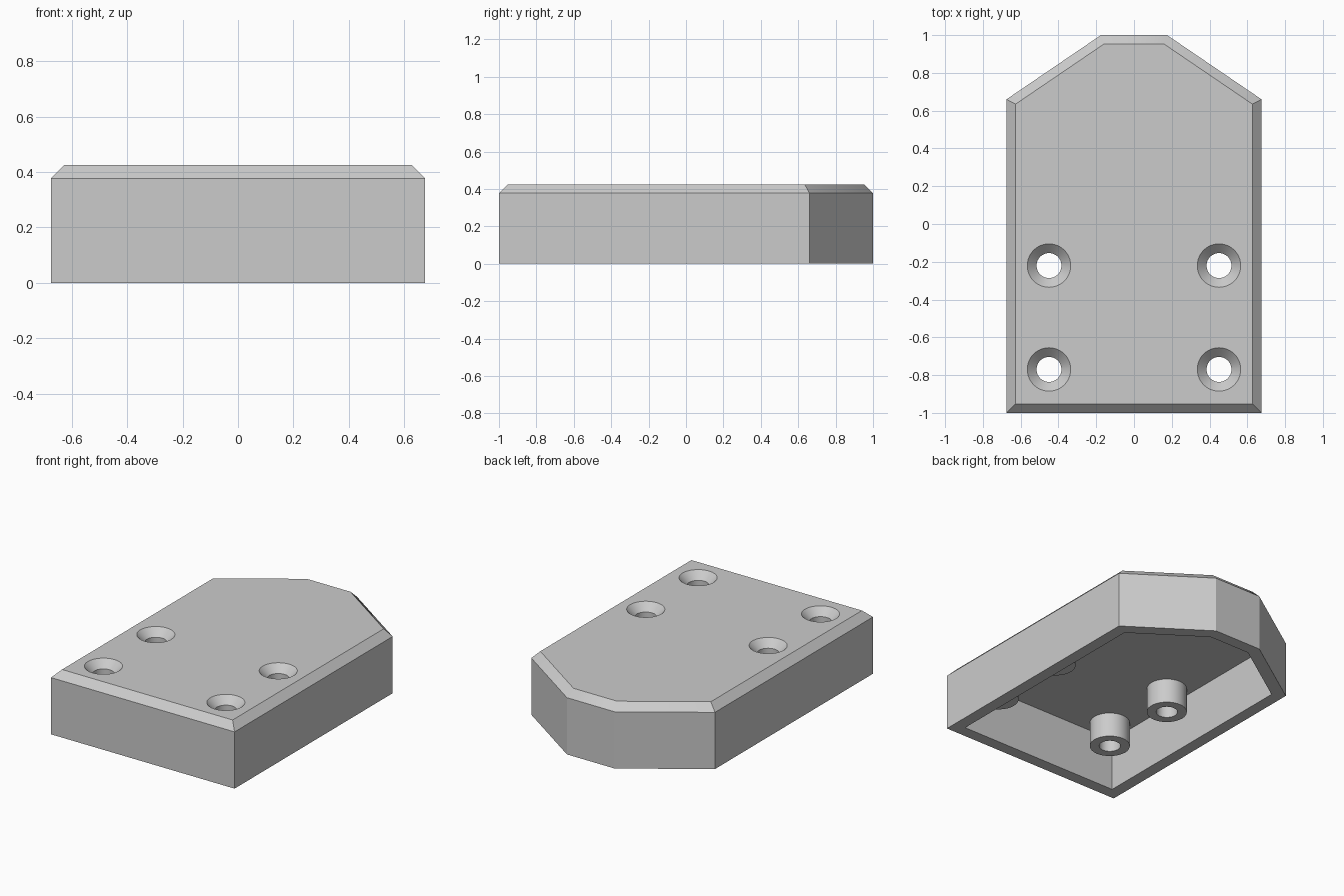
import bpy, bmesh, math
from mathutils import Vector

cube = bpy.data.objects.get("Cube")
if cube:
    bpy.data.objects.remove(cube, do_unlink=True)

HEIGHT, CHAMFER = 0.425, 0.048
WALL, CEILING, BOSS_BOTTOM = 0.08, 0.355, 0.19
SIDES = 48
half = [(0.675, -1.0), (0.675, 0.66), (0.175, 1.0)]
OUTLINE = [Vector(p) for p in half] + [Vector((-x, y)) for x, y in reversed(half)]

grey = bpy.data.materials.new("Plain grey")
grey.use_nodes = True
grey.diffuse_color = (0.6, 0.6, 0.6, 1)
shader = grey.node_tree.nodes["Principled BSDF"]
shader.inputs["Base Color"].default_value = (0.6, 0.6, 0.6, 1)
shader.inputs["Roughness"].default_value = 0.6


def outline_ring(inset, z):
    """Body outline, moved inward by an even distance."""
    ring = []
    for i, p in enumerate(OUTLINE):
        a = (p - OUTLINE[i - 1]).normalized()
        b = (OUTLINE[(i + 1) % len(OUTLINE)] - p).normalized()
        na, nb = Vector((-a.y, a.x)), Vector((-b.y, b.x))
        q = p + (na + nb) * inset / (1 + na.dot(nb))
        ring.append((q.x, q.y, z))
    return ring


def circle_ring(centre, radius, z):
    turns = [2 * math.pi * i / SIDES for i in range(SIDES)]
    return [(centre[0] + radius * math.cos(t), centre[1] + radius * math.sin(t), z) for t in turns]


def loft(name, rings):
    """Closed solid through a stack of rings."""
    bm = bmesh.new()
    loops = [[bm.verts.new(p) for p in ring] for ring in rings]
    for low, high in zip(loops, loops[1:]):
        for i in range(len(low)):
            j = (i + 1) % len(low)
            bm.faces.new((low[i], low[j], high[j], high[i]))
    bm.faces.new(loops[0][::-1])
    bm.faces.new(loops[-1])
    bmesh.ops.recalc_face_normals(bm, faces=bm.faces)
    mesh = bpy.data.meshes.new(name)
    bm.to_mesh(mesh)
    bm.free()
    mesh.materials.append(grey)
    obj = bpy.data.objects.new(name, mesh)
    bpy.context.collection.objects.link(obj)
    return obj


def combine(target, tool, operation):
    """Apply a boolean and remove the tool."""
    mod = target.modifiers.new("Boolean", 'BOOLEAN')
    mod.object, mod.operation, mod.solver = tool, operation, 'EXACT'
    bpy.ops.object.select_all(action='DESELECT')
    bpy.context.view_layer.objects.active = target
    target.select_set(True)
    bpy.ops.object.modifier_apply(modifier=mod.name)
    bpy.data.objects.remove(tool, do_unlink=True)


# Chamfered shell, open underneath
body = loft("cover_body", [outline_ring(0, 0), outline_ring(0, HEIGHT - CHAMFER),
                           outline_ring(CHAMFER, HEIGHT)])
combine(body, loft("cavity_cutter", [outline_ring(WALL, -0.1), outline_ring(WALL, CEILING)]),
        'DIFFERENCE')

# Screw bosses with countersunk through holes
for x in (-0.45, 0.45):
    for y in (-0.77, -0.22):
        c = (x, y)
        boss = loft("screw_boss", [circle_ring(c, 0.124, BOSS_BOTTOM),
                                   circle_ring(c, 0.124, CEILING + 0.02)])
        combine(body, boss, 'UNION')
        drill = loft("hole_cutter", [circle_ring(c, 0.066, -0.1),
                                     circle_ring(c, 0.066, HEIGHT - 0.049),
                                     circle_ring(c, 0.115, HEIGHT),
                                     circle_ring(c, 0.115, HEIGHT + 0.1)])
        combine(body, drill, 'DIFFERENCE')

bpy.ops.object.select_all(action='DESELECT')
bpy.context.view_layer.objects.active = body
body.select_set(True)
bpy.ops.object.shade_smooth_by_angle(angle=math.radians(25))
